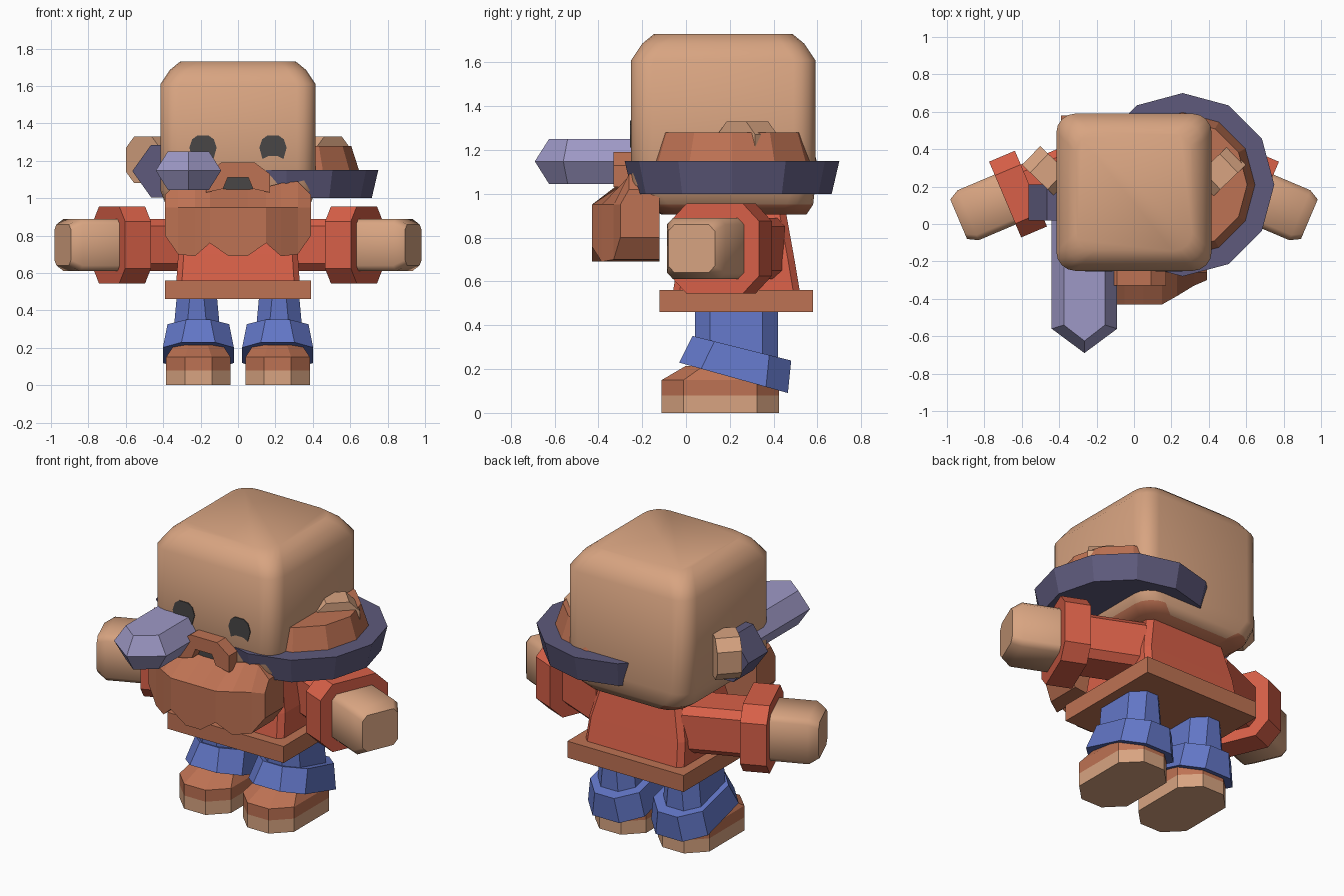
import bpy, bmesh, math
from mathutils import Vector

old = bpy.data.objects.get("Cube")
if old:
    bpy.data.objects.remove(old, do_unlink=True)


def material(name, rgb):
    lin = [((c / 255 + 0.055) / 1.055) ** 2.4 for c in rgb] + [1]
    m = bpy.data.materials.new(name)
    m.use_nodes = True
    m.diffuse_color = lin
    b = m.node_tree.nodes["Principled BSDF"]
    b.inputs["Base Color"].default_value = lin
    b.inputs["Roughness"].default_value = 0.8
    return m


skin = material("skin tan", (216, 164, 129))
brown = material("warm brown", (190, 114, 83))
red = material("coat red", (216, 96, 72))
blue = material("trouser blue", (98, 118, 198))
slate = material("slate purple", (94, 90, 124))
steel = material("pale lavender", (158, 153, 198))
black = material("charcoal", (72, 70, 70))


def loft(name, rings, *mats, smooth=0):
    """Skin a list of equal-length rings and cap both ends."""
    bm = bmesh.new()
    vs = [[bm.verts.new(p) for p in r] for r in rings]
    n = len(rings[0])
    for a, b in zip(vs, vs[1:]):
        for i in range(n):
            j = (i + 1) % n
            bm.faces.new((a[i], a[j], b[j], b[i]))
    bm.faces.new(vs[0])
    bm.faces.new(vs[-1])
    bmesh.ops.recalc_face_normals(bm, faces=bm.faces)
    me = bpy.data.meshes.new(name)
    bm.to_mesh(me)
    bm.free()
    for m in mats:
        me.materials.append(m)
    ob = bpy.data.objects.new(name, me)
    bpy.context.scene.collection.objects.link(ob)
    if smooth:
        bpy.ops.object.select_all(action='DESELECT')
        ob.select_set(True)
        bpy.context.view_layer.objects.active = ob
        bpy.ops.object.shade_smooth_by_angle(angle=math.radians(smooth))
    return ob


def rounded(hx, hy, c, steps=1):
    """Rectangle outline with cut or rounded corners."""
    pts = []
    for k, (sx, sy) in enumerate(((1, 1), (-1, 1), (-1, -1), (1, -1))):
        for i in range(steps + 1):
            a = math.pi / 2 * (k + i / steps)
            pts.append((sx * (hx - c) + c * math.cos(a), sy * (hy - c) + c * math.sin(a)))
    return pts


def flat(outline, cx, cy, z):
    return [(cx + x, cy + y, z) for x, y in outline]


def upright(outline, y):
    return [(x, y, z) for x, z in outline]


def mirrored(half):
    """Complete a right-hand outline by reflecting it over x = 0."""
    return half + [(-x, z) for x, z in reversed(half)]


# Head with rounded corners and a brown underside
head = loft("head", [flat(rounded(hx, hy, c, 4), 0, cy, z) for z, hx, hy, c, cy in (
    (0.905, 0.32, 0.33, 0.12, 0.22), (0.95, 0.38, 0.39, 0.12, 0.19),
    (1.04, 0.415, 0.42, 0.1, 0.17), (1.61, 0.415, 0.42, 0.1, 0.17),
    (1.685, 0.365, 0.37, 0.1, 0.17), (1.73, 0.31, 0.315, 0.1, 0.17))], skin, brown, smooth=50)
for f in head.data.polygons:
    if f.normal.z < -0.65:
        f.material_index = 1

# Torso and belt
loft("torso", [flat(rounded(hx, hy, 0.03), 0, 0.23, z) for z, hx, hy in (
    (0.55, 0.33, 0.29), (0.7, 0.32, 0.265), (0.95, 0.26, 0.22))], red)
belt = [(0.39, -0.35), (0.39, 0.35), (-0.39, 0.35), (-0.39, -0.35)]
loft("belt", [flat(belt, 0, 0.23, z) for z in (0.46, 0.56)], brown)


def along(side, rings):
    """Cut-corner sections placed at distances along a forward-swept arm."""
    u, w = Vector((0.92, -0.39, 0)), Vector((0.39, 0.92, 0))
    out = []
    for t, half, tall, c in rings:
        row = []
        for a, h in rounded(half, tall, c):
            p = Vector((0.62, 0.16, 0.75)) + u * t + w * a
            row.append((side * p.x, p.y, p.z + h))
        out.append(row)
    return out


for side, word in ((1, "left"), (-1, "right")):
    # Arm: sleeve, cuff and blocky hand
    loft(word + "_sleeve", along(side, [(-0.42, 0.14, 0.14, 0.04), (0, 0.14, 0.14, 0.04)]), red)
    loft(word + "_cuff", along(side, [(t, 0.22, 0.205, 0.08) for t in (-0.075, 0.075)]), red)
    loft(word + "_hand", along(side, [(0.03, 0.145, 0.14, 0.03), (0.29, 0.145, 0.14, 0.03),
                                      (0.345, 0.115, 0.11, 0.03)]), skin, smooth=50)

    # Leg with a tilted trouser cuff
    x = side * 0.212
    loft(word + "_leg", [flat(rounded(hx, 0.19, 0.07), side * 0.22, 0.23, z)
                         for z, hx in ((0.12, 0.14), (0.5, 0.105))], blue)
    tilt = []
    for hx, hy, cy, zc, slope in ((0.19, 0.248, 0.217, 0.16, -0.28),
                                  (0.165, 0.225, 0.255, 0.295, -0.25)):
        tilt.append([(x + a, cy + b, zc + slope * b) for a, b in rounded(hx, hy, 0.1)])
    loft(word + "_trouser_cuff", tilt, blue)

    # Shoe: sole and upper
    foot = rounded(0.172, 0.268, 0.1)
    loft(word + "_sole", [flat(foot, x, 0.157, z) for z in (0, 0.08)], skin)
    loft(word + "_shoe", [flat(foot, x, 0.157, 0.08), flat(foot, x, 0.157, 0.15),
                          flat(rounded(0.13, 0.18, 0.08), x, 0.18, 0.215)], brown)

    # Ear: thick plate swept outward and back
    ear = []
    for k in (-0.07, 0.07):
        ear.append([(side * (0.46 + 0.72 * a + 0.69 * k), 0.28 + 0.69 * a - 0.72 * k, 1.205 + h)
                    for a, h in rounded(0.125, 0.125, 0.06)])
    loft(word + "_ear", ear, skin)

    # Eye: thin plate with a notch below
    eye = mirrored([(0.03, 1.335), (0.058, 1.315), (0.073, 1.27), (0.056, 1.21), (0.025, 1.225)])
    eye = [(side * 0.187 + a, z) for a, z in eye]
    loft(word + "_eye", [upright(eye, -0.247), upright(eye, -0.255)], black)

# Beard: side profiles lofted across, with a scalloped lower edge
columns = [(0.39, -0.30, 0.80, 1.02), (0.32, -0.33, 0.70, 1.09), (0.23, -0.385, 0.69, 1.08),
           (0.15, -0.43, 0.76, 1.06), (0.05, -0.43, 0.69, 1.05)]
columns += [(-c[0],) + c[1:] for c in reversed(columns)]
loft("beard", [[(x, -0.12, low), (x, front, low), (x, front, 0.95), (x, -0.26, top), (x, -0.12, top)]
               for x, front, low, top in columns], brown)

# Moustache arch around the open mouth
arch = [(0.08, 1.05), (0.055, 1.11), (-0.055, 1.11), (-0.08, 1.05), (-0.17, 1.03),
        (-0.17, 1.13), (-0.09, 1.19), (0.09, 1.19), (0.17, 1.13), (0.17, 1.03)]
loft("moustache", [upright(arch, -0.33), upright(arch, -0.24)], brown)
mouth = [(0.09, 1.03), (0.09, 1.12), (-0.09, 1.12), (-0.09, 1.03)]
loft("mouth", [upright(mouth, -0.258), upright(mouth, -0.266)], black)


def disc(r, z):
    return [(0.26 + r * math.cos(i * math.pi / 6), 0.21 + r * math.sin(i * math.pi / 6), z)
            for i in range(12)]


# Hat: brim and crown, set into the side of the head
loft("hat_brim", [disc(0.455, 1.0), disc(0.49, 1.15)], slate)
loft("hat_crown", [disc(0.39, 1.14), disc(0.345, 1.28)], brown)

# Short sword: bevelled blade and hexagonal guard
rim = [(0.175, 0.1), (-0.175, 0.1), (-0.175, -0.56), (0, -0.69), (0.175, -0.56)]
ridge = [(0.11, 0.1), (-0.11, 0.1), (-0.11, -0.54), (0, -0.625), (0.11, -0.54)]
loft("sword_blade", [flat(ridge, -0.265, 0, 1.045), flat(rim, -0.265, 0, 1.148),
                     flat(ridge, -0.265, 0, 1.25)], steel)
guard = mirrored([(0.2, 1.285), (0.3, 1.145), (0.2, 1.005)])
guard = [(x - 0.265, z) for x, z in guard]
loft("sword_guard", [upright(guard, 0.02), upright(guard, 0.21)], slate)
